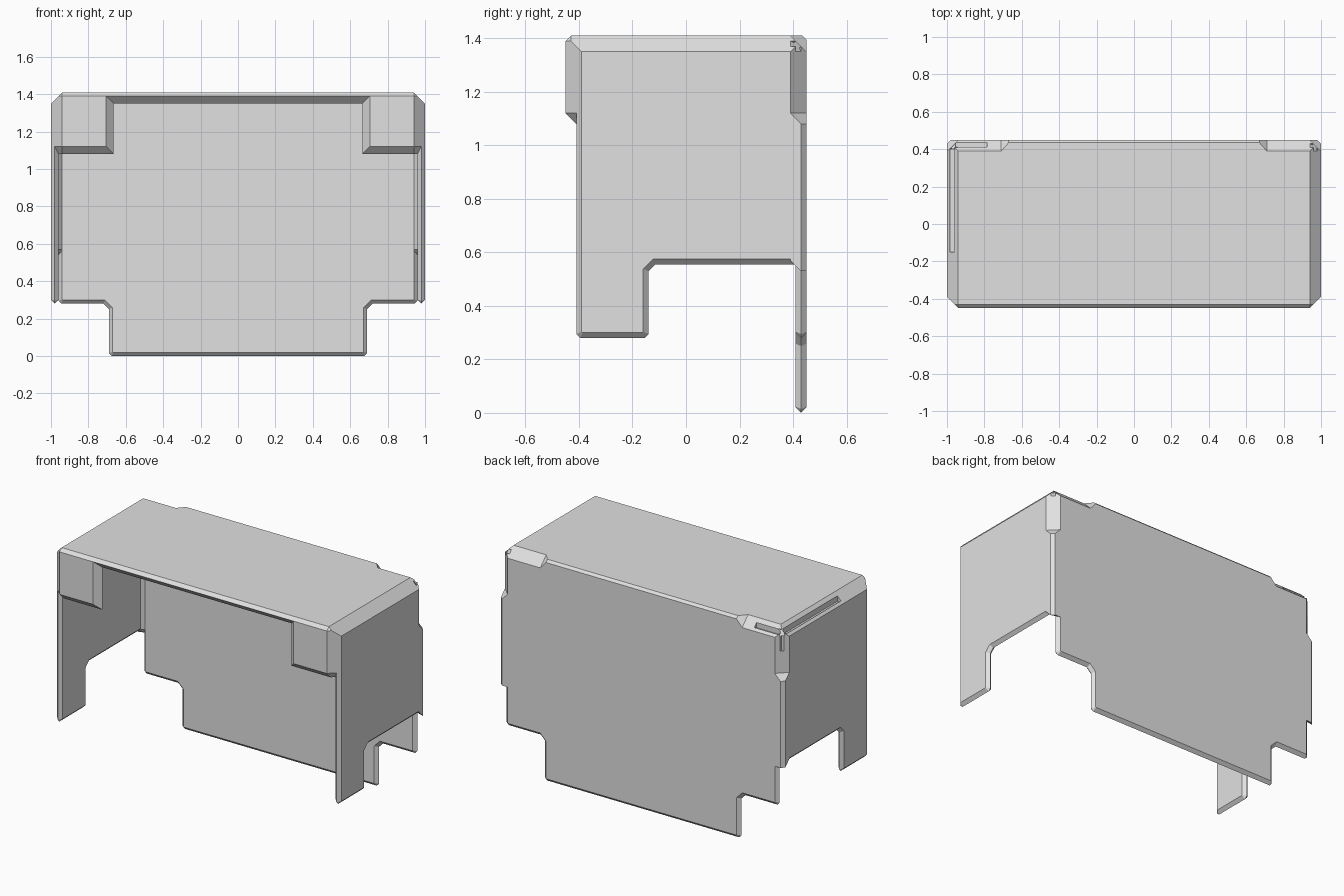
import bpy, bmesh
from mathutils import Vector

cube = bpy.data.objects.get("Cube")
if cube:
    bpy.data.objects.remove(cube, do_unlink=True)

grey = bpy.data.materials.new("light_grey")
grey.use_nodes = True
COLOR = (0.75, 0.75, 0.75, 1)
grey.diffuse_color = COLOR
grey.node_tree.nodes["Principled BSDF"].inputs["Base Color"].default_value = COLOR

T = 0.02  # half of the sheet thickness


def finish(name, bm):
    bmesh.ops.recalc_face_normals(bm, faces=bm.faces[:])
    me = bpy.data.meshes.new(name)
    bm.to_mesh(me)
    bm.free()
    me.materials.append(grey)
    ob = bpy.data.objects.new(name, me)
    bpy.context.collection.objects.link(ob)
    return ob


def hull(name, pts, sx=1):
    """Convex piece around a few corner points, optionally mirrored in x."""
    bm = bmesh.new()
    for p in pts:
        bm.verts.new((p[0] * sx, p[1], p[2]))
    res = bmesh.ops.convex_hull(bm, input=bm.verts[:])
    loose = [v for v in bm.verts if not v.link_faces]
    bmesh.ops.delete(bm, geom=loose, context='VERTS')
    bmesh.ops.dissolve_limit(bm, angle_limit=0.01, verts=bm.verts[:], edges=bm.edges[:])
    return finish(name, bm)


def inset(poly, d):
    """Offset a counter-clockwise outline inwards by d."""
    out = []
    for i, p in enumerate(poly):
        a, p, b = Vector(poly[i - 1]), Vector(p), Vector(poly[(i + 1) % len(poly)])
        e1, e2 = (p - a).normalized(), (b - p).normalized()
        n1, n2 = Vector((-e1.y, e1.x)), Vector((-e2.y, e2.x))
        out.append(p + (n1 + n2) * (d / (1 + n1.dot(n2))))
    return out


def panel(name, poly, to3d):
    """Sheet with a V-shaped rim; to3d maps (u, v, depth) into space."""
    bm = bmesh.new()
    small = inset(poly, T)
    rings = [[bm.verts.new(to3d(p[0], p[1], w)) for p in ring]
             for ring, w in ((small, -T), (poly, 0), (small, T))]
    n = len(poly)
    for lo, hi in zip(rings, rings[1:]):
        for i in range(n):
            j = (i + 1) % n
            bm.faces.new((lo[i], lo[j], hi[j], hi[i]))
    bm.faces.new(rings[0])
    bm.faces.new(rings[2])
    return finish(name, bm)


def box(x0, x1, y0, y1, z0, z1):
    return [(x, y, z) for x in (x0, x1) for y in (y0, y1) for z in (z0, z1)]


# Back wall with a lowered middle
half = [(0.675, 0), (0.69, 0.015), (0.69, 0.25), (0.72, 0.28), (0.945, 0.28),
        (0.96, 0.295), (0.96, 1.37)]
back = half + [(-x, z) for x, z in reversed(half)]
parts = [panel("back_wall", back, lambda u, v, w: (u, 0.43 + w, v))]

# Roof sheet
roof = [(-0.96, -0.41), (0.96, -0.41), (0.96, 0.41), (-0.96, 0.41)]
parts.append(panel("roof", roof, lambda u, v, w: (u, v, 1.39 + w)))

# Roof rims: thin bevel at the front and in the middle of the back
front_section = [(-0.39, 1.41), (-0.43, 1.41), (-0.45, 1.39), (-0.41, 1.35), (-0.39, 1.37)]
hull("front_top_edge", [(x, y, z) for x in (-0.94, 0.94) for y, z in front_section])
thin = [(0.39, 1.41), (0.435, 1.41), (0.45, 1.395), (0.45, 1.35), (0.41, 1.35), (0.39, 1.37)]
wide = [(0.39, 1.41), (0.45, 1.35), (0.41, 1.35), (0.39, 1.37)]
hull("back_top_edge", [(x, y, z) for x in (-0.67, 0.67) for y, z in thin]
     + [(x, y, z) for x in (-0.71, 0.71) for y, z in wide])

# Cross-sections (x, y) of the upright back corners
corner = [(0.94, 0.45), (1.0, 0.39), (0.96, 0.39), (0.94, 0.41)]
square = [(0.94, 0.45), (0.98, 0.45), (1.0, 0.43), (1.0, 0.39), (0.96, 0.39), (0.94, 0.41)]

side_outline = [(-0.395, 0.28), (-0.155, 0.28), (-0.14, 0.295), (-0.14, 0.53),
                (-0.115, 0.555), (0.41, 0.555), (0.41, 1.37), (-0.41, 1.37), (-0.41, 0.295)]

for side, s in (("left", 1), ("right", -1)):
    made = []
    # Side wall with its front leg
    made.append(panel(side + "_side_wall", side_outline,
                      lambda u, v, w: (s * (0.98 + w), u, v)))
    # Sloped edge between roof and side wall
    made.append(hull(side + "_top_edge", [(x, y, z) for y in (-0.39, 0.39) for x, z in
                ((0.94, 1.41), (1.0, 1.35), (0.96, 1.35), (0.94, 1.37))], s))
    # Wide bevel at the end of the back rim
    made.append(hull(side + "_back_top_bevel",
                     [(x, y, z) for x in (0.71, 0.94) for y, z in wide], s))
    # Back corner cap and upper corner bevel
    made.append(hull(side + "_back_cap", [
        (0.94, 0.39, 1.41), (1.0, 0.39, 1.35), (0.94, 0.45, 1.35),
        (0.94, 0.39, 1.37), (0.96, 0.39, 1.35), (0.94, 0.41, 1.35)], s))
    made.append(hull(side + "_back_upper_corner",
                     [(x, y, z) for z in (1.12, 1.35) for x, y in corner], s))
    # Lower back corner, squarer than the upper one
    hull(side + "_back_lower_corner",
         [(x, y, 0.53 if y > 0.42 else 0.57) for x, y in square]
         + [(x, y, 1.08) for x, y in square] + [(x, y, 1.12) for x, y in corner], s)
    # Front tab with bevelled inner rim, and its corner
    hull(side + "_front_tab",
         [(x, -0.45, z) for x in (0.705, 0.94) for z in (1.12, 1.39)]
         + [(x, -0.41, z) for x in (0.665, 0.94) for z in (1.08, 1.37)], s)
    hull(side + "_front_corner", [
        (0.94, -0.45, 1.12), (1.0, -0.39, 1.12), (0.96, -0.39, 1.08), (0.94, -0.41, 1.08),
        (0.94, -0.45, 1.35), (1.0, -0.39, 1.35), (0.96, -0.39, 1.35), (0.94, -0.41, 1.35)], s)
    hull(side + "_front_cap", [
        (0.94, -0.43, 1.41), (0.94, -0.45, 1.39), (0.96, -0.43, 1.39), (0.94, -0.45, 1.35),
        (1.0, -0.39, 1.35), (0.94, -0.39, 1.41), (0.94, -0.39, 1.37),
        (0.96, -0.39, 1.35), (0.94, -0.41, 1.35)], s)
    if side == "right":
        parts += made

# Narrow slots around the right back corner
slots = [box(-0.985, -0.96, -0.15, 0.40, 1.355, 1.45),
         box(-0.955, -0.785, 0.412, 0.435, 1.355, 1.45),
         box(-1.02, -0.962, 0.412, 0.432, 1.26, 1.355)]
for k, pts in enumerate(slots):
    cutter = hull("slot_cutter_%d" % k, pts)
    cutter.hide_render = True
    cutter.hide_viewport = False
    for ob in parts:
        mod = ob.modifiers.new("slot", 'BOOLEAN')
        mod.operation = 'DIFFERENCE'
        mod.solver = 'EXACT'
        mod.object = cutter
        bpy.context.view_layer.objects.active = ob
        bpy.ops.object.modifier_apply(modifier=mod.name)
    bpy.data.objects.remove(cutter, do_unlink=True)
